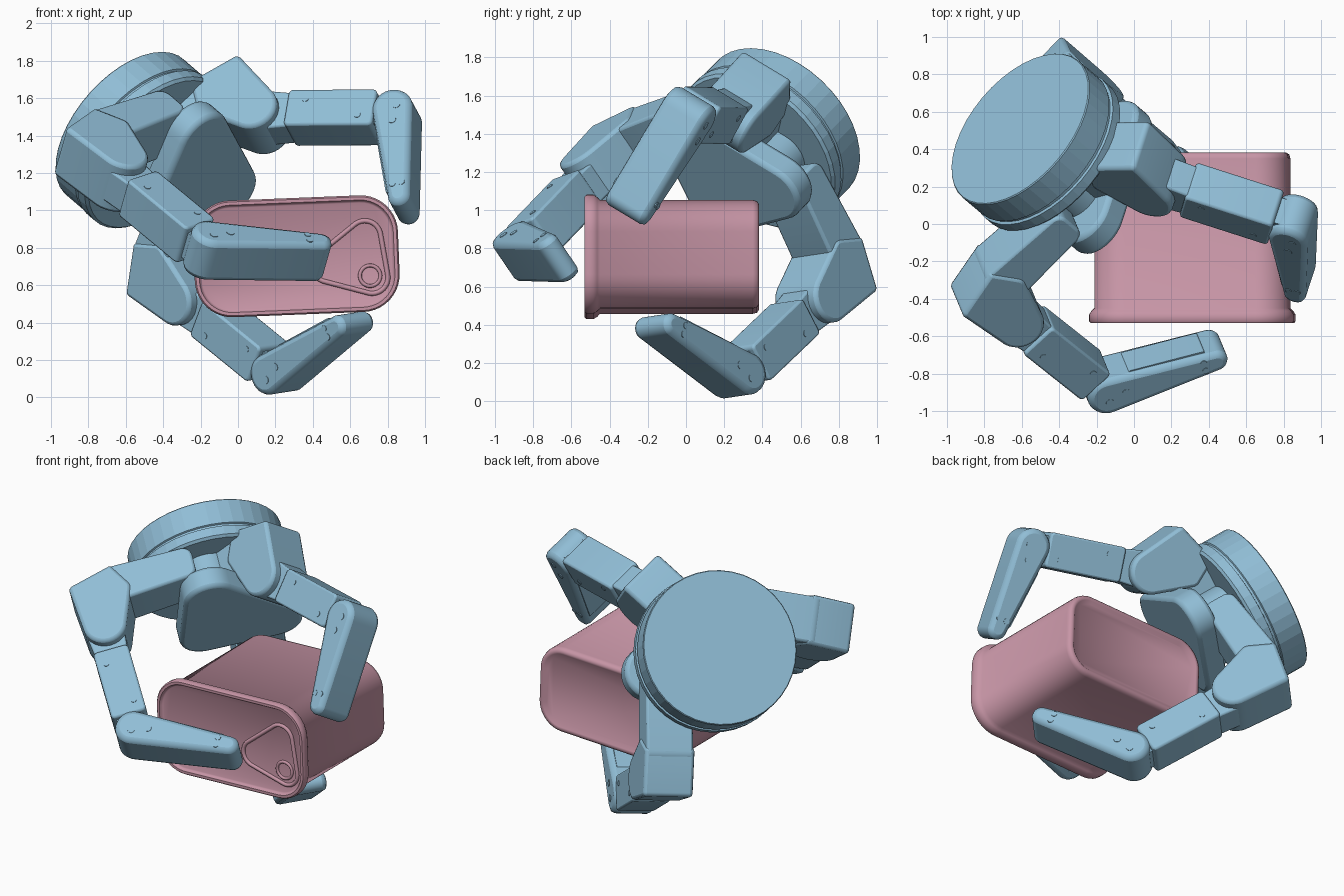
import bpy, bmesh, math
from mathutils import Vector, Matrix
from mathutils.geometry import convex_hull_2d

cube = bpy.data.objects.get("Cube")
if cube:
    bpy.data.objects.remove(cube)


def material(name, rgb):
    m = bpy.data.materials.new(name)
    m.use_nodes = True
    m.diffuse_color = (*rgb, 1)
    m.node_tree.nodes["Principled BSDF"].inputs["Base Color"].default_value = (*rgb, 1)
    return m


BLUE = material("steel_blue", (0.28, 0.51, 0.67))
PINK = material("dusty_pink", (0.57, 0.30, 0.38))


def add(name, bm, mat, matrix, bevel=0.0, angle=30):
    bmesh.ops.recalc_face_normals(bm, faces=bm.faces)
    me = bpy.data.meshes.new(name)
    bm.to_mesh(me)
    bm.free()
    me.materials.append(mat)
    ob = bpy.data.objects.new(name, me)
    bpy.context.collection.objects.link(ob)
    ob.matrix_world = matrix
    bpy.ops.object.select_all(action='DESELECT')
    ob.select_set(True)
    bpy.context.view_layer.objects.active = ob
    bpy.ops.object.shade_smooth_by_angle(angle=math.radians(angle))
    if bevel:
        mod = ob.modifiers.new("bevel", 'BEVEL')
        mod.width, mod.segments = bevel, 2
        mod.limit_method, mod.angle_limit = 'ANGLE', math.radians(35)


def hull(circles, n=32):
    """Outline wrapped tightly around circles given as (x, y, radius)."""
    pts = [Vector((x + r * math.cos(math.tau * i / n), y + r * math.sin(math.tau * i / n)))
           for x, y, r in circles for i in range(n)]
    return [pts[i] for i in convex_hull_2d(pts)]


def loft(rings):
    bm = bmesh.new()
    loops = [[bm.verts.new(p) for p in ring] for ring in rings]
    k = len(loops[0])
    for a, b in zip(loops, loops[1:]):
        for i in range(k):
            bm.faces.new((a[i], a[(i + 1) % k], b[(i + 1) % k], b[i]))
    bm.faces.new(loops[0])
    bm.faces.new(loops[-1])
    return bm


def slab(name, circles, width, frame, bevel=0.0):
    """Hull outline in the finger plane, thickened sideways."""
    out = hull(circles)
    bm = loft([[(p.x, s * width / 2, p.y) for p in out] for s in (-1, 1)])
    add(name, bm, BLUE, frame, bevel)


# Hand frame: origin on the mounting face, depth runs away from it
n = Vector((-0.64, 0.54, 0.55)).normalized()
center = Vector((-0.61, 0.51, 1.45))


def frame_for(direction, turn=0, offset=0):
    """Plane of a finger, swivelled about the hand axis and moved sideways."""
    d = Vector(direction)
    d = (d - n * d.dot(n)).normalized()
    d.rotate(Matrix.Rotation(math.radians(turn), 3, n))
    side = n.cross(d)
    m = Matrix((d, -side, -n)).transposed().to_4x4()
    m.translation = center + side * offset
    return m


# Round mounting base with a seam groove
hand = frame_for((0.72, 0.17, 0.67))
profile = [(0.475, 0), (0.48, 0.006), (0.48, 0.17), (0.47, 0.175), (0.47, 0.19),
           (0.485, 0.195), (0.485, 0.255), (0.47, 0.27)]
add("mounting_base", loft([[(r * math.cos(math.tau * i / 40), r * math.sin(math.tau * i / 40), h)
                            for i in range(40)] for r, h in profile]), BLUE, hand, angle=5)

# Palm: neck and rounded triangular pad, lobes opposite the fingers
lobes = [(dist * math.cos(math.pi + k * math.tau / 3), dist * math.sin(math.pi + k * math.tau / 3))
         for k, dist in enumerate((0.16, 0.33, 0.33))]
for name, rad, h0, h1, scale in (("palm_neck", 0.15, 0.25, 0.5, 0.5), ("palm_pad", 0.17, 0.46, 0.61, 1)):
    out = hull([(x * scale, y * scale, rad) for x, y in lobes])
    add(name, loft([[(p.x, p.y, h) for p in out] for h in (h0, h1)]), BLUE, hand, 0.025)


def along(p, q, specs):
    """Circles placed by fraction from p to q, with an outward offset."""
    u = (q - p).normalized()
    side = Vector((u.y, -u.x))
    return [(*(p.lerp(q, t) + side * off), r) for t, off, r in specs]


def finger(name, f, shift, joint, tip):
    sx, sy = shift

    # Shoulder arm and heavy knuckle block
    slab(name + "_shoulder", [(0.15, 0.33, 0.06), (0.6 + sx, 0.34 + sy, 0.07),
                              (0.6 + sx, 0.45 + sy, 0.07), (0.15, 0.42, 0.06)], 0.29, f, 0.015)
    slab(name + "_knuckle", [(0.6 + sx, 0.29 + sy, 0.02), (0.84 + sx, 0.37 + sy, 0.03),
                             (0.71 + sx, 0.65 + sy, 0.135), (0.56 + sx, 0.44 + sy, 0.06)], 0.31, f, 0.02)
    knuckle = Vector((0.72 + sx, 0.65 + sy))
    joint, tip = Vector(joint), Vector(tip)

    # Middle link: necks at both ends, block between
    slab(name + "_middle_neck", along(knuckle, joint, [(0, 0, 0.12), (0.4, 0, 0.09)]), 0.19, f, 0.01)
    slab(name + "_middle_link", along(knuckle, joint, [(t, o, 0.025) for t in (0.26, 0.84)
                                                      for o in (-0.085, 0.085)]), 0.235, f, 0.012)
    slab(name + "_joint_neck", along(knuckle, joint, [(0.8, 0, 0.08), (1, 0, 0.09)]), 0.16, f)

    # Tapered fingertip with a gripping plate on its inner side
    slab(name + "_tip_link", along(joint, tip, [(0, 0, 0.11), (1, 0, 0.06)]), 0.255, f, 0.03)
    slab(name + "_grip_plate", along(joint, tip, [(t, -0.103 + 0.045 * t, 0.012) for t in (0.25, 0.9)]),
         0.18, f)

    # Screws through the links
    spots = (along(knuckle, joint, [(0.36, 0.05, 0.018), (0.76, -0.05, 0.018)]),
             along(joint, tip, [(0, 0.03, 0.022), (0.16, 0, 0.022), (0.88, 0.025, 0.018),
                                (0.88, -0.025, 0.018)]))
    for width, group in zip((0.241, 0.261), spots):
        for spot in group:
            slab(name + "_screw", [spot], width, f)


finger("upper_finger", frame_for((0.72, 0.17, 0.67), 0, -0.05), (-0.21, -0.06), (1.0, 1.18), (0.66, 1.62))
finger("front_finger", frame_for((-0.61, -0.79, 0.06), -20, 0.32), (0, 0), (0.70, 1.39), (0.16, 1.68))
finger("lower_finger", frame_for((-0.08, 0.67, -0.74), 20, -0.26), (0, 0), (0.70, 1.39), (0.18, 1.71))

# Rounded tin: recessed lid, rolled rim, plain body, dished end
place = Matrix.Translation((0.312, 0, 0.755)) @ Matrix.Rotation(math.radians(-2.3), 4, 'Y')


def tin_ring(y, inset, steps=10):
    r = 0.2 - inset
    pts = []
    for q, (sx, sz) in enumerate(((1, 1), (-1, 1), (-1, -1), (1, -1))):
        for i in range(steps + 1):
            a = (q + i / steps) * math.pi / 2
            pts.append((sx * 0.348 + r * math.cos(a), y, sz * 0.112 + r * math.sin(a)))
    return pts


tin = [(-0.51, 0.04), (-0.515, 0.032), (-0.53, 0.025), (-0.53, 0.008), (-0.52, 0), (-0.485, 0),
       (-0.465, 0.012), (-0.45, 0.028), (0.35, 0.028), (0.372, 0.034), (0.382, 0.05),
       (0.38, 0.065), (0.365, 0.085)]
add("tin", loft([tin_ring(y, o) for y, o in tin]), PINK, place, angle=50)


# Raised pull ring and rivet loop on the lid
def bead(name, circles, depth):
    cu = bpy.data.curves.new(name, 'CURVE')
    cu.dimensions, cu.bevel_depth, cu.bevel_resolution = '3D', depth, 2
    out = hull(circles)
    sp = cu.splines.new('POLY')
    sp.points.add(len(out) - 1)
    for pt, p in zip(sp.points, out):
        pt.co = (p.x, -0.512, p.y, 1)
    sp.use_cyclic_u = True
    cu.materials.append(PINK)
    ob = bpy.data.objects.new(name, cu)
    bpy.context.collection.objects.link(ob)
    ob.matrix_world = place


bead("pull_ring", [(0.17, -0.06, 0.085), (0.37, 0.09, 0.085), (0.40, -0.13, 0.085)], 0.013)
bead("rivet_loop", [(0.39, -0.12, 0.055)], 0.01)
